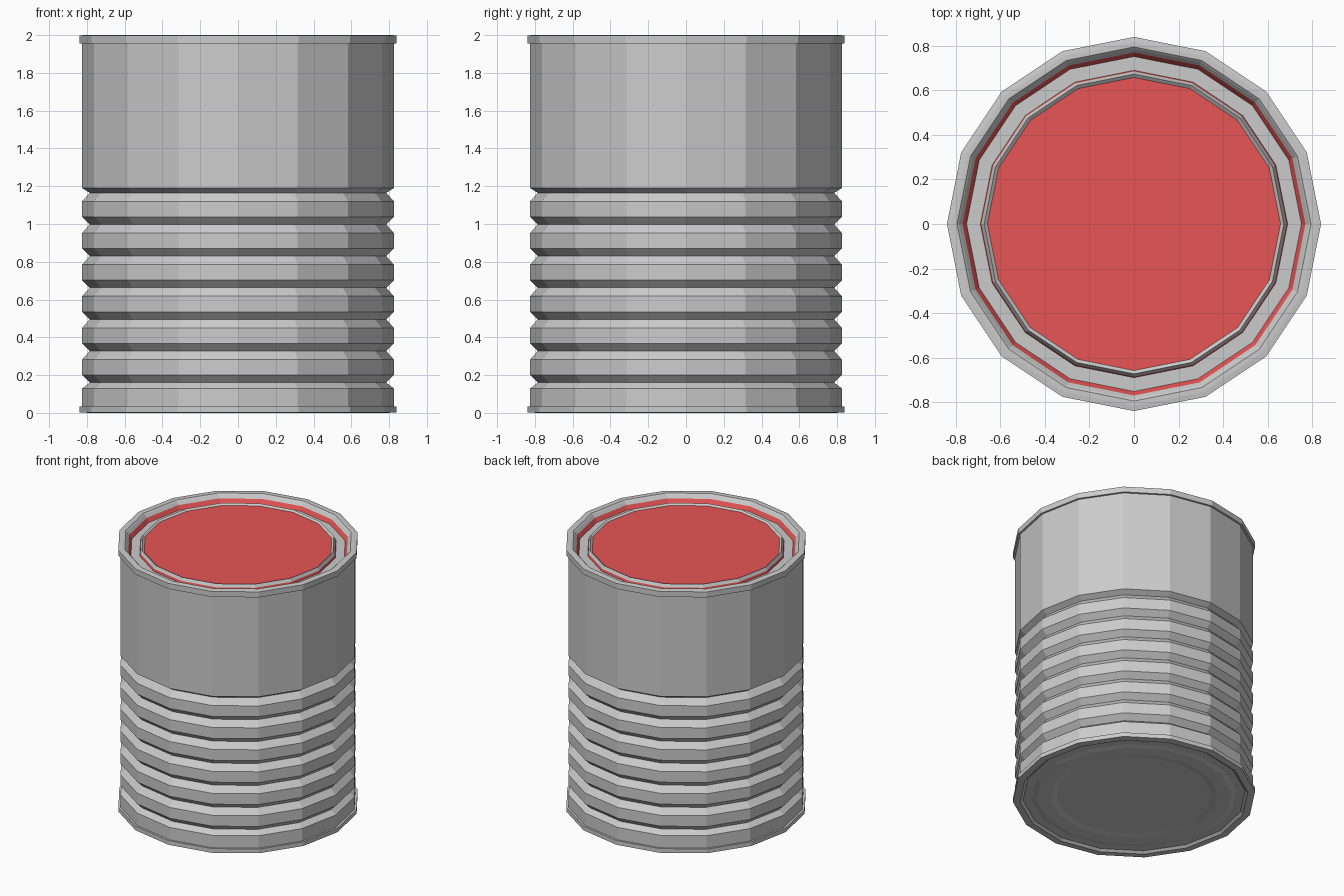
import bpy, bmesh
from math import cos, sin, pi

if "Cube" in bpy.data.objects:
    bpy.data.objects.remove(bpy.data.objects["Cube"])

SIDES = 16

red = bpy.data.materials.new("red")
red.diffuse_color = (0.8, 0.09, 0.09, 1)
red.use_nodes = True
red.node_tree.nodes["Principled BSDF"].inputs["Base Color"].default_value = red.diffuse_color


def lathe(name, profile, mat=None):
    """Revolve (radius, z) points around z; faces point to the right of the path."""
    bm = bmesh.new()
    rings = []
    for r, z in profile:
        if r == 0:
            rings.append([bm.verts.new((0, 0, z))])
        else:
            rings.append([bm.verts.new((r * cos(2 * pi * i / SIDES),
                                        r * sin(2 * pi * i / SIDES), z))
                          for i in range(SIDES)])
    for a, b in zip(rings, rings[1:]):
        if len(a) == 1:
            bm.faces.new(b[::-1])
        elif len(b) == 1:
            bm.faces.new(a)
        else:
            for i in range(SIDES):
                j = (i + 1) % SIDES
                bm.faces.new((a[i], a[j], b[j], b[i]))
    loose = [v for v in bm.verts if not v.link_faces]
    bmesh.ops.delete(bm, geom=loose, context='VERTS')
    me = bpy.data.meshes.new(name)
    bm.to_mesh(me)
    bm.free()
    ob = bpy.data.objects.new(name, me)
    bpy.context.collection.objects.link(ob)
    if mat:
        me.materials.append(mat)
    return ob


# Can wall: bottom rim, seven grooves, plain upper band, top rim
R, GROOVE, RIM = 0.825, 0.785, 0.84
wall = [(0.79, 0.0), (RIM, 0.003), (RIM, 0.035), (R, 0.035)]
for k in range(7):
    z = 0.16 + 0.1675 * k
    below = 0.03 if k == 0 else 0.045
    above = 0.025 if k == 6 else 0.04
    wall += [(R, z - below), (GROOVE, z), (R, z + above)]
wall += [(R, 1.955), (RIM, 1.955), (RIM, 1.997), (0.817, 2.0),
         (0.795, 2.0), (0.785, 1.99), (0.77, 1.97)]
lathe("can_wall", wall)

# Bottom plate with shallow pressed rings
lathe("bottom_plate", [(0, 0.015), (0.535, 0.015), (0.58, 0.008), (0.675, 0.008),
                       (0.71, 0.015), (0.77, 0.015), (0.79, 0.0)])

# Lid: red outer step, grey channel, red inner edge, grey bead, red centre
lathe("lid_outer_step", [(0.752, 1.94), (0.77, 1.97)][::-1], red)
lathe("lid_channel", [(0.752, 1.94), (0.69, 1.94)])
lathe("lid_inner_edge", [(0.69, 1.94), (0.685, 1.957)], red)
lathe("lid_bead", [(0.685, 1.957), (0.673, 1.98), (0.658, 1.968)])
lathe("lid_centre", [(0.658, 1.968), (0, 1.968)], red)
